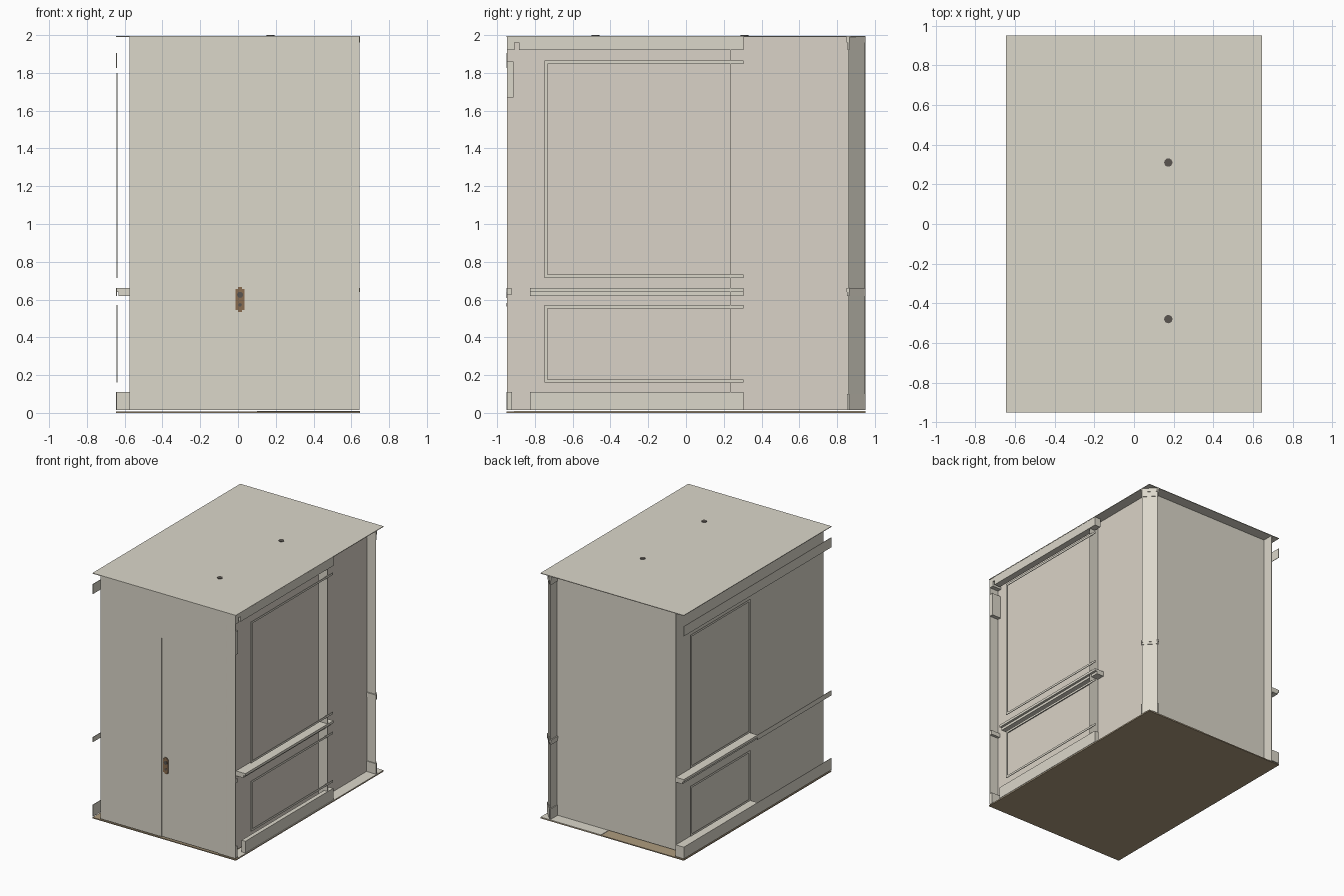
import bpy, bmesh, math

if "Cube" in bpy.data.objects:
    bpy.data.objects.remove(bpy.data.objects["Cube"])

def mat(name, c):
    m = bpy.data.materials.new(name)
    m.diffuse_color = (*c, 1)
    m.use_nodes = True
    m.node_tree.nodes["Principled BSDF"].inputs["Base Color"].default_value = m.diffuse_color
    return m

CREAM = mat("cream_paint", (0.71, 0.68, 0.59))
WARM = mat("warm_wall", (0.70, 0.65, 0.57))
TAN = mat("tan_floor", (0.42, 0.33, 0.21))
BRASS = mat("aged_brass", (0.25, 0.15, 0.08))
DARK = mat("dark_metal", (0.10, 0.09, 0.08))

def finish(name, bm, m):
    bmesh.ops.recalc_face_normals(bm, faces=bm.faces)
    me = bpy.data.meshes.new(name)
    bm.to_mesh(me)
    bm.free()
    me.materials.append(m)
    ob = bpy.data.objects.new(name, me)
    bpy.context.collection.objects.link(ob)
    return ob

def add_box(bm, x0, x1, y0, y1, z0, z1):
    vs = bmesh.ops.create_cube(bm, size=1)["verts"]
    for v in vs:
        v.co = ((x0 + x1) / 2 + v.co.x * (x1 - x0), (y0 + y1) / 2 + v.co.y * (y1 - y0),
                (z0 + z1) / 2 + v.co.z * (z1 - z0))

def boxes(name, m, *dims):
    bm = bmesh.new()
    for d in dims:
        add_box(bm, *d)
    return finish(name, bm, m)

def prism(name, m, outline, z0, z1):
    bm = bmesh.new()
    f = bm.faces.new([bm.verts.new((x, y, z0)) for x, y in outline])
    r = bmesh.ops.extrude_face_region(bm, geom=[f])
    for v in r["geom"]:
        if isinstance(v, bmesh.types.BMVert):
            v.co.z = z1
    return finish(name, bm, m)

def disc(name, m, x, y, z, r, h, n=16):
    bm = bmesh.new()
    bmesh.ops.create_cone(bm, cap_ends=True, segments=n, radius1=r, radius2=r, depth=h)
    bmesh.ops.translate(bm, verts=bm.verts, vec=(x, y, z))
    return finish(name, bm, m)

def frame_x(name, x, y0, y1, z0, z1, open_end=False, w=0.017):
    # rectangular picture-frame moulding in a plane of constant x
    parts = [(x, x + .005, y0, y1, z0, z0 + w), (x, x + .005, y0, y1, z1 - w, z1),
             (x, x + .005, y0, y0 + w, z0, z1)]
    if not open_end:
        parts.append((x, x + .005, y1 - w, y1, z0, z1))
    return boxes(name, CREAM, *parts)

L, R, F, B = -0.575, 0.56, -0.948, 0.86     # wall planes
XO, YO, T, BOT, TOP = 0.645, 0.95, 0.004, 0.015, 1.995

# floor and ceiling
boxes("floor", TAN, (-XO, XO, -YO, YO, 0, 0.008))
boxes("floor_border", CREAM, (0.1, XO, 0.24, YO, 0.008, 0.011), (R, XO, -.91, 0.24, 0.008, 0.011))
boxes("ceiling", CREAM, (-XO, XO, -YO, YO, 1.991, 1.996))
for i, y in enumerate((0.31, -0.48)):
    disc(f"ceiling_light_{i}", DARK, 0.173, y, 1.995, 0.021, 0.010)

# walls
boxes("front_wall", CREAM, (L, -0.045, F, F + T, BOT, TOP), (0.49, XO - .003, F, F + T, BOT, TOP),
      (-0.045, 0.49, F, F + T, 1.66, TOP))
boxes("left_wall", CREAM, (L, L + T, F, YO, BOT, TOP))
boxes("back_wall", CREAM, (L, R, B - T, B, BOT, TOP))
boxes("right_wall", WARM, (R - T, R, F, B, BOT, TOP))
boxes("wall_return", CREAM, (R, XO - .003, 0.235, 0.239, BOT, TOP))

# chamfered corner column with rings
def corner(o):
    return [(R - o, B - o), (XO - .003 + o * .3, B - o), (XO - .003 + o * .3, B + o * .6),
            (R + o * .6, YO - .003 + o * .3), (R - o, YO - .003 + o * .3)]
prism("corner_column", CREAM, corner(0), BOT, TOP)
for i, (z0, z1, o) in enumerate(((BOT, .1, .007), (.62, .64, .007), (.64, .66, .01),
                                 (1.92, 1.96, .006), (1.96, 1.99, .01))):
    prism(f"column_ring_{i}", CREAM, corner(o), z0, z1)

# door, casing and handle
boxes("door", CREAM, (-0.028, 0.478, F + .008, F + .03, BOT, 1.63))
boxes("door_casing", CREAM, (-0.045, -0.028, F + .003, F + .035, BOT, 1.66),
      (0.478, 0.49, F + .003, F + .035, BOT, 1.66), (-0.045, 0.49, F + .003, F + .035, 1.63, 1.66))
boxes("handle_plate", BRASS, (-0.012, 0.034, F + .002, F + .01, .545, .655),
      (0.0, 0.022, F + .002, F + .01, .535, .667))
for z, r in ((0.625, 0.016), (0.572, 0.009)):
    k = disc("door_knob", DARK, 0, 0, 0, r, 0.008, 12)
    k.rotation_euler.x = math.pi / 2
    k.location = (0.011, F + .003, z)

# mouldings behind the front wall
for tag, x0, x1 in (("left", L, -0.06), ("right", 0.505, XO - .004)):
    boxes(f"front_mouldings_{tag}", CREAM,
          (x0, x1, F, F + .028, BOT, .11), (x0, x1, F, F + .025, .625, .66),
          (x0, x1, F, F + .035, 1.67, 1.86))
boxes("front_crown", CREAM, (L, XO - .004, F, F + .04, 1.92, 1.96),
      (L, XO - .004, F, F + .065, 1.96, 1.99))
boxes("inner_casing", CREAM, (-.1, -.045, F + .004, F + .075, BOT, 1.7),
      (.49, .545, F + .004, F + .075, BOT, 1.7), (-.1, .545, F + .004, F + .075, 1.66, 1.7))

# right side mouldings, front bay
Y1 = 0.305
boxes("right_crown", CREAM, (R + .03, XO - .001, -.885, Y1, 1.92, 1.99))
boxes("right_chair_rail", CREAM, (R, XO - .02, -.825, Y1, .62, .645), (R, XO - .001, -.825, Y1, .64, .66))
boxes("right_baseboard", CREAM, (R + .05, XO - .001, -.825, Y1, BOT, .11))
frame_x("right_upper_frame", XO - .007, -.75, Y1, .715, 1.865, True)
frame_x("right_lower_frame", XO - .007, -.75, Y1, .16, .57, True)

# left side mouldings: solid at the rear, thin strips at the front
boxes("left_chair_rail", CREAM, (-XO, L, 0, YO, .64, .66), (-XO + .012, L, 0, YO, .62, .64),
      (-XO, -XO + T, -YO, 0, .62, .66))
boxes("left_baseboard", CREAM, (-XO, L, 0, YO, BOT, .11), (-XO, -XO + T, -YO, 0, BOT, .11))
boxes("left_crown", CREAM, (-XO, -XO + T, -YO, YO, 1.825, 1.905))
frame_x("left_upper_frame", -XO + .002, .09, .86, .715, 1.8)
frame_x("left_lower_frame", -XO + .002, .09, .86, .16, .57)
